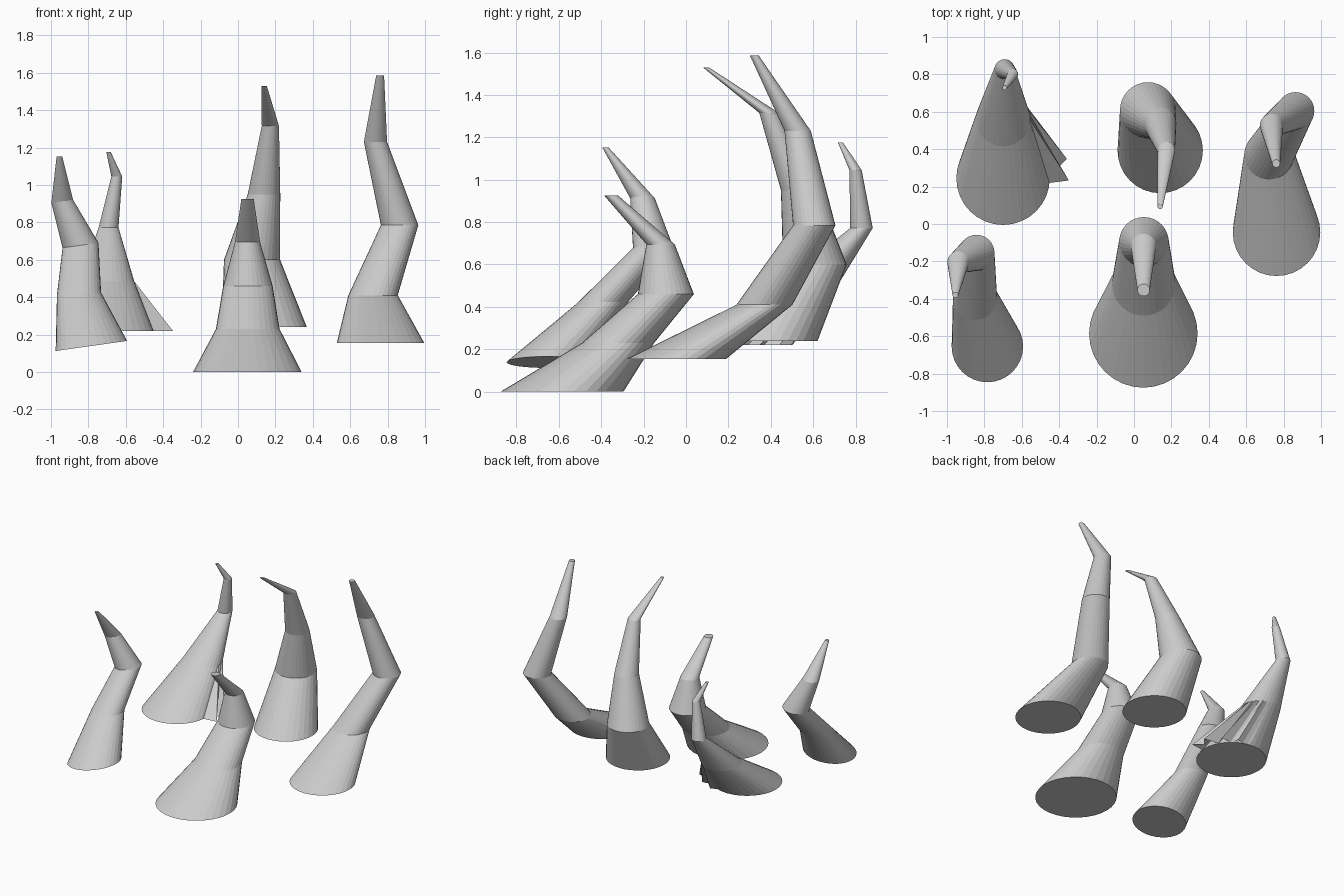
import bpy, bmesh
from math import cos, sin, tau, radians

if "Cube" in bpy.data.objects:
    bpy.data.objects.remove(bpy.data.objects["Cube"])

SIDES = 32


def ring(x, y, z, r, tilt=0.0):
    """Circle of points; tilt raises it along +x."""
    return [(x + r * cos(tau * i / SIDES), y + r * sin(tau * i / SIDES),
             z + tilt * r * cos(tau * i / SIDES)) for i in range(SIDES)]


def finish(bm, name):
    mesh = bpy.data.meshes.new(name)
    bm.to_mesh(mesh)
    bm.free()
    obj = bpy.data.objects.new(name, mesh)
    bpy.context.collection.objects.link(obj)
    return obj


def claw(name, sections):
    """Loft a capped, bent horn through its cross-sections."""
    bm = bmesh.new()
    loops = [[bm.verts.new(p) for p in ring(*s)] for s in sections]
    for a, b in zip(loops, loops[1:]):
        for i in range(SIDES):
            j = (i + 1) % SIDES
            bm.faces.new((a[i], a[j], b[j], b[i]))
    bm.faces.new(loops[0][::-1])
    bm.faces.new(loops[-1])
    return finish(bm, name)


# Five claws: x, y, z, radius, optional tilt
claw("front_claw", [(.05, -.585, 0, .29), (.052, -.32, .23, .17),
                    (.053, -.095, .46, .132), (.051, -.12, .695, .067),
                    (.051, -.353, .925, .033)])
claw("right_claw", [(.762, -.044, .155, .234), (.722, .37, .41, .132),
                    (.864, .605, .785, .1), (.735, .527, 1.23, .062),
                    (.76, .323, 1.585, .021)])
claw("back_claw", [(.14, .393, .24, .228), (.075, .608, .6, .15),
                   (.139, .535, .95, .087), (.173, .392, 1.315, .046),
                   (.14, .094, 1.53, .014)])
claw("left_claw", [(-.784, -.655, .139, .191, .142), (-.85, -.395, .418, .118, .05),
                   (-.842, -.154, .677, .096, .14), (-.94, -.205, .912, .058, .15),
                   (-.955, -.38, 1.152, .015)])
claw("back_left_claw", [(-.70, .245, .22, .25), (-.70, .56, .485, .145),
                        (-.692, .828, .772, .053), (-.648, .8, 1.045, .029),
                        (-.692, .729, 1.175, .012)])

# Ragged flared flap beside the back left claw: angle, radius at its lower edge
flap = [(-6, .245), (-2, .352), (9, .29), (17, .356), (29, .25), (38, .32),
        (49, .245), (60, .29), (72, .24), (82, .26)]
bm = bmesh.new()
low, high = [], []
for a, r in flap:
    c, s = cos(radians(a)), sin(radians(a))
    low.append(bm.verts.new((-.70 + r * c, .245 + r * s, .22)))
    high.append(bm.verts.new((-.70 + .145 * c, .56 + .145 * s, .485)))
for i in range(len(flap) - 1):
    bm.faces.new((low[i], low[i + 1], high[i + 1], high[i]))
finish(bm, "back_left_flap")
